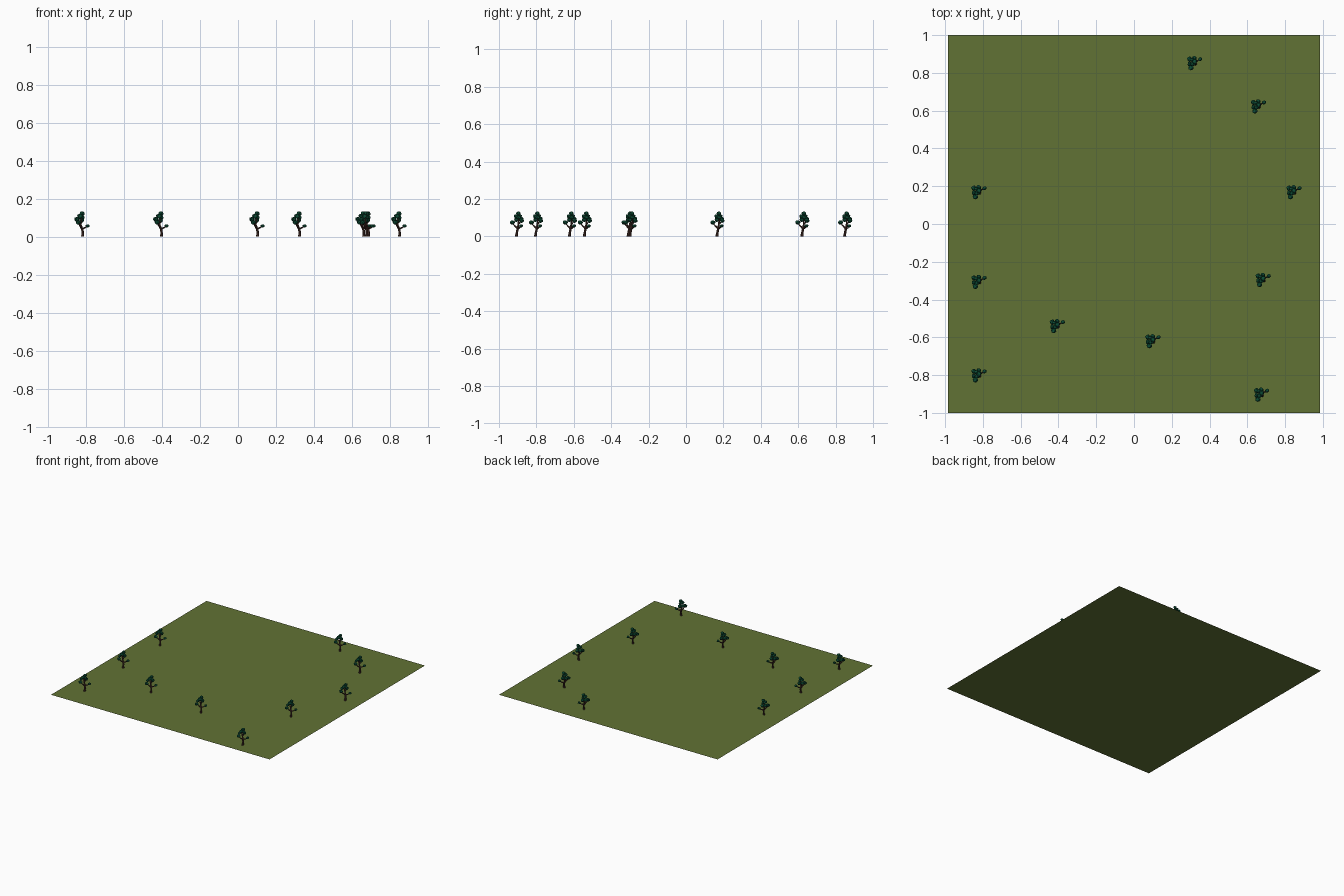
import bpy, bmesh, random
from mathutils import Vector, Matrix

if "Cube" in bpy.data.objects:
    bpy.data.objects.remove(bpy.data.objects["Cube"])

random.seed(4)

def material(name, rgb):
    m = bpy.data.materials.new(name)
    m.diffuse_color = (*rgb, 1)
    m.use_nodes = True
    m.node_tree.nodes["Principled BSDF"].inputs["Base Color"].default_value = m.diffuse_color
    return m

GRASS = material("grass_green", (0.120, 0.168, 0.035))
LEAF = material("dark_leaf_green", (0.004, 0.075, 0.037))
BARK = material("dark_bark", (0.060, 0.026, 0.020))

def finish(bm, name, mat):
    me = bpy.data.meshes.new(name)
    bm.to_mesh(me)
    bm.free()
    me.materials.append(mat)
    return me

def place(name, me, loc=(0, 0, 0)):
    ob = bpy.data.objects.new(name, me)
    ob.location = loc
    bpy.context.collection.objects.link(ob)

# Ground sheet
bm = bmesh.new()
bmesh.ops.create_grid(bm, x_segments=1, y_segments=1, size=1,
                      matrix=Matrix.Diagonal((0.984, 1, 1, 1)))
place("ground", finish(bm, "ground", GRASS))

def limb(bm, pts, sides=7):
    """Tapered tube through (x, y, z, radius) points."""
    rings = []
    for i, p in enumerate(pts):
        a = Vector(pts[max(i - 1, 0)][:3])
        b = Vector(pts[min(i + 1, len(pts) - 1)][:3])
        d = Vector((0, 0, 1)) if p[2] == 0 else (b - a).normalized()
        q = Vector((0, 0, 1)).rotation_difference(d).to_matrix().to_4x4()
        c = bmesh.ops.create_circle(bm, segments=sides, radius=p[3],
                                    matrix=Matrix.Translation(p[:3]) @ q)
        rings.append(c["verts"])
    for r, s in zip(rings, rings[1:]):
        for i in range(sides):
            j = (i + 1) % sides
            bm.faces.new((r[i], r[j], s[j], s[i]))
    bm.faces.new(rings[-1])

# Bent trunk and its branches
bm = bmesh.new()
fork = (-0.003, 0.007, 0.042, 0.0065)
limb(bm, [(0, 0, 0, 0.009), (0.001, 0.001, 0.012, 0.007), (0, 0.004, 0.028, 0.0065),
          fork, (-0.010, 0.010, 0.062, 0.005), (-0.008, 0.012, 0.085, 0.004),
          (-0.003, 0.012, 0.115, 0.002)])
limb(bm, [fork, (0.012, 0.017, 0.046, 0.004), (0.026, 0.024, 0.054, 0.002)])
limb(bm, [fork, (-0.013, -0.008, 0.056, 0.004), (-0.022, -0.020, 0.069, 0.002)])
limb(bm, [(-0.010, 0.010, 0.062, 0.004), (-0.024, 0.020, 0.075, 0.003), (-0.029, 0.024, 0.088, 0.002)])
limb(bm, [(-0.010, 0.010, 0.062, 0.004), (-0.004, 0.024, 0.078, 0.002)])
trunk = finish(bm, "trunk", BARK)

# Leaf clumps: centre, horizontal radius, vertical radius
CLUMPS = [(-0.003, 0.012, 0.122, 0.013, 0.012), (-0.012, 0.000, 0.107, 0.014, 0.012),
          (-0.029, 0.025, 0.092, 0.014, 0.013), (-0.005, 0.029, 0.086, 0.012, 0.013),
          (-0.023, -0.021, 0.075, 0.014, 0.011), (-0.029, 0.000, 0.089, 0.012, 0.011),
          (0.027, 0.025, 0.056, 0.011, 0.009), (0.001, 0.014, 0.101, 0.010, 0.010),
          (-0.018, 0.020, 0.110, 0.010, 0.009)]
bm = bmesh.new()
for x, y, z, r, h in CLUMPS:
    vs = bmesh.ops.create_icosphere(bm, subdivisions=2, radius=1)["verts"]
    for v in vs:
        k = random.uniform(0.82, 1.12)
        v.co = Vector((x + v.co.x * r * k, y + v.co.y * r * k, z + v.co.z * h * k))
foliage = finish(bm, "foliage", LEAF)

# Scattered identical trees
SPOTS = [(-0.818, 0.165), (-0.818, -0.31), (-0.818, -0.805), (-0.403, -0.544),
         (0.103, -0.624), (0.678, -0.907), (0.687, -0.30), (0.85, 0.165),
         (0.662, 0.619), (0.324, 0.848)]
for i, (x, y) in enumerate(SPOTS, 1):
    place(f"tree_trunk_{i}", trunk, (x, y, 0))
    place(f"tree_foliage_{i}", foliage, (x, y, 0))
